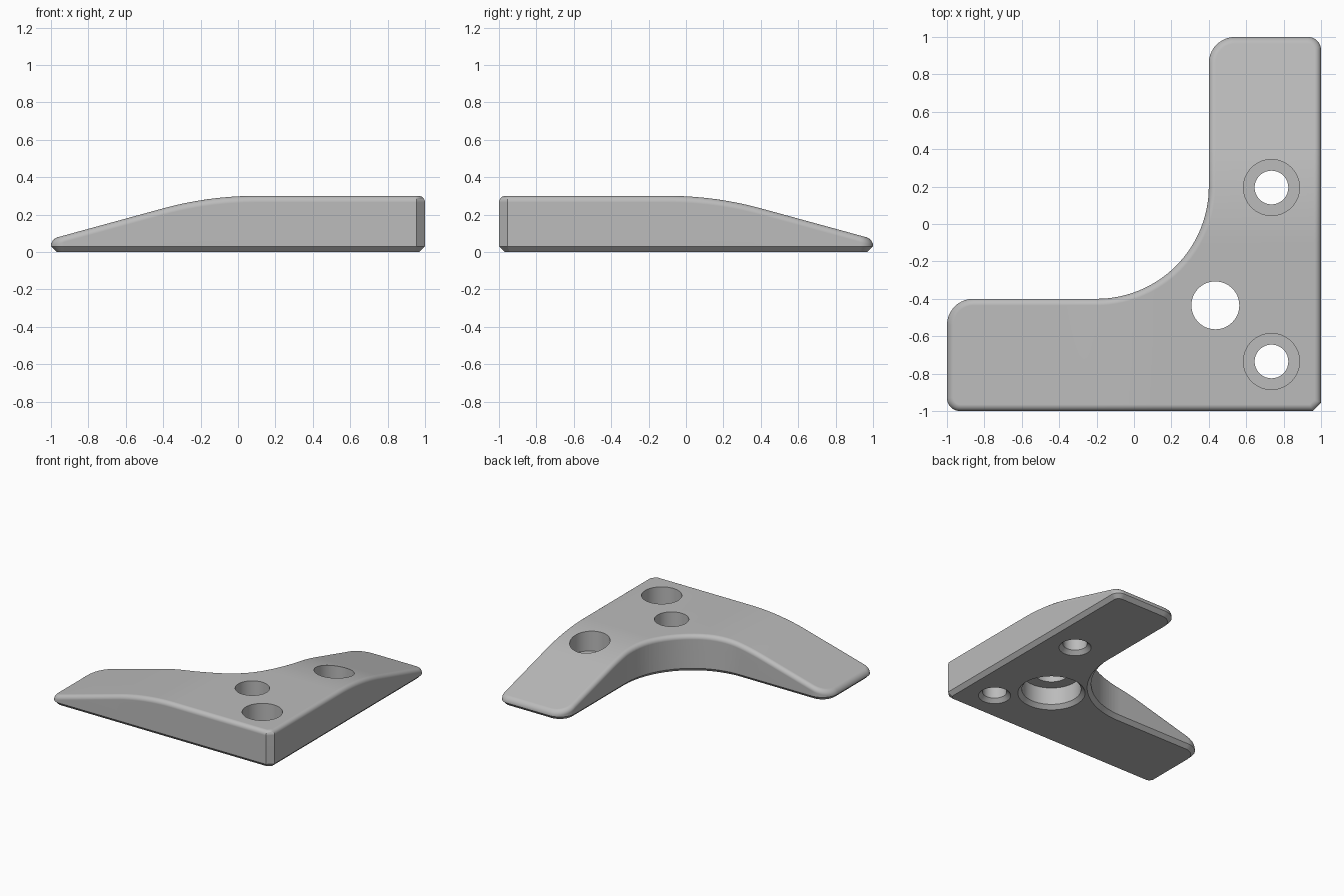
import bpy, bmesh, math
from mathutils import Vector

if "Cube" in bpy.data.objects:
    bpy.data.objects.remove(bpy.data.objects["Cube"])

HEIGHT, FILLET, CHAMFER = 0.3, 0.035, 0.03
BEND_START, BEND_RADIUS, SLOPE = 0.1, 1.9, math.radians(15.3)

grey = bpy.data.materials.new("plain grey")
grey.use_nodes = True
colour = (0.5, 0.5, 0.5, 1)
grey.diffuse_color = colour
grey.node_tree.nodes["Principled BSDF"].inputs["Base Color"].default_value = colour


def drop(u):
    """How far the top has fallen u units past the start of the bend."""
    if u <= 0:
        return 0
    bend = BEND_RADIUS * math.sin(SLOPE)
    if u < bend:
        return BEND_RADIUS - math.sqrt(BEND_RADIUS ** 2 - u * u)
    return BEND_RADIUS * (1 - math.cos(SLOPE)) + (u - bend) * math.tan(SLOPE)


def outline(corners):
    """Closed path with each corner (x, y, cut length, segments) rounded."""
    path = []
    for i, (x, y, cut, segs) in enumerate(corners):
        p = Vector((x, y))
        a = (Vector(corners[i - 1][:2]) - p).normalized()
        b = (Vector(corners[(i + 1) % len(corners)][:2]) - p).normalized()
        centre = p + (a + b) * cut
        for k in range(segs + 1):
            t = math.pi / 2 * k / segs
            path.append(centre - b * cut * math.cos(t) - a * cut * math.sin(t))
    return path


def inset(path, d):
    """Move a counter-clockwise path inwards by d with mitred corners."""
    result = []
    for i, p in enumerate(path):
        e1 = (p - path[i - 1]).normalized()
        e2 = (path[(i + 1) % len(path)] - p).normalized()
        n1, n2 = Vector((-e1.y, e1.x)), Vector((-e2.y, e2.x))
        result.append(p + (n1 + n2) * d / (1 + n1.dot(n2)))
    return result


def stack(name, rings):
    """Closed solid skinned through a stack of rings."""
    bm = bmesh.new()
    loops = [[bm.verts.new(p) for p in ring] for ring in rings]
    n = len(loops[0])
    for low, high in zip(loops, loops[1:]):
        for i in range(n):
            j = (i + 1) % n
            bm.faces.new((low[i], low[j], high[j], high[i]))
    bm.faces.new(loops[0][::-1])
    bm.faces.new(loops[-1])
    return bm


def finish(name, bm):
    mesh = bpy.data.meshes.new(name)
    bm.to_mesh(mesh)
    bm.free()
    mesh.materials.append(grey)
    obj = bpy.data.objects.new(name, mesh)
    bpy.context.collection.objects.link(obj)
    return obj


# L-shaped body: chamfered foot, upright wall, rounded top edge
path = outline([(-1, -1, 0.07, 8), (1, -1, 0.045, 1), (1, 1, 0.07, 8),
                (0.4, 1, 0.14, 10), (0.4, -0.4, 0.6, 32), (-1, -0.4, 0.14, 10)])
levels = [(CHAMFER, 0), (0, CHAMFER)]
for k in range(7):
    t = math.pi / 2 * k / 6
    levels.append((FILLET * (1 - math.cos(t)), HEIGHT - FILLET * (1 - math.sin(t))))
bm = stack("bracket", [[(p.x, p.y, z) for p in inset(path, d)] for d, z in levels])

# Slice both arms across the bend, then lower the top towards the tips
bend = BEND_RADIUS * math.sin(SLOPE)
for k in range(15):
    u = bend * k / 14
    for point, normal in (((BEND_START - u, 0, 0), (1, 0, 0)),
                          ((0, u - BEND_START, 0), (0, 1, 0))):
        bmesh.ops.bisect_plane(bm, geom=bm.verts[:] + bm.edges[:] + bm.faces[:],
                               plane_co=point, plane_no=normal, dist=1e-5)
for v in bm.verts:
    if v.co.z > 0.1:
        v.co.z -= drop(BEND_START - v.co.x) + drop(v.co.y + BEND_START)
bracket = finish("bracket", bm)


# Holes: turned cutters given as (radius, height) profiles
def drill(name, x, y, profile):
    rings = [[(x + r * math.cos(math.tau * i / 64), y + r * math.sin(math.tau * i / 64), z)
              for i in range(64)] for r, z in profile]
    cutter = finish(name, stack(name, rings))
    cutter.hide_render = True
    mod = bracket.modifiers.new(name, "BOOLEAN")
    mod.operation, mod.solver, mod.object = "DIFFERENCE", "EXACT", cutter
    bpy.context.view_layer.objects.active = bracket
    bpy.ops.object.modifier_apply(modifier=name)
    bpy.data.objects.remove(cutter)


screw = [(0.15, -0.03), (0.09, 0.03), (0.09, 0.13), (0.15, 0.13), (0.15, 0.5)]
drill("rear_screw_hole", 0.735, 0.195, screw)
drill("front_screw_hole", 0.735, -0.735, screw)
drill("centre_hole", 0.435, -0.435,
      [(0.28, -0.03), (0.22, 0.03), (0.22, 0.17), (0.128, 0.17), (0.128, 0.5)])

# Smooth the curved surfaces, keep the machined edges crisp
bpy.ops.object.select_all(action="DESELECT")
bracket.select_set(True)
bpy.context.view_layer.objects.active = bracket
bpy.ops.object.shade_smooth_by_angle(angle=math.radians(30))
weighted = bracket.modifiers.new("even shading", "WEIGHTED_NORMAL")
weighted.keep_sharp = True
